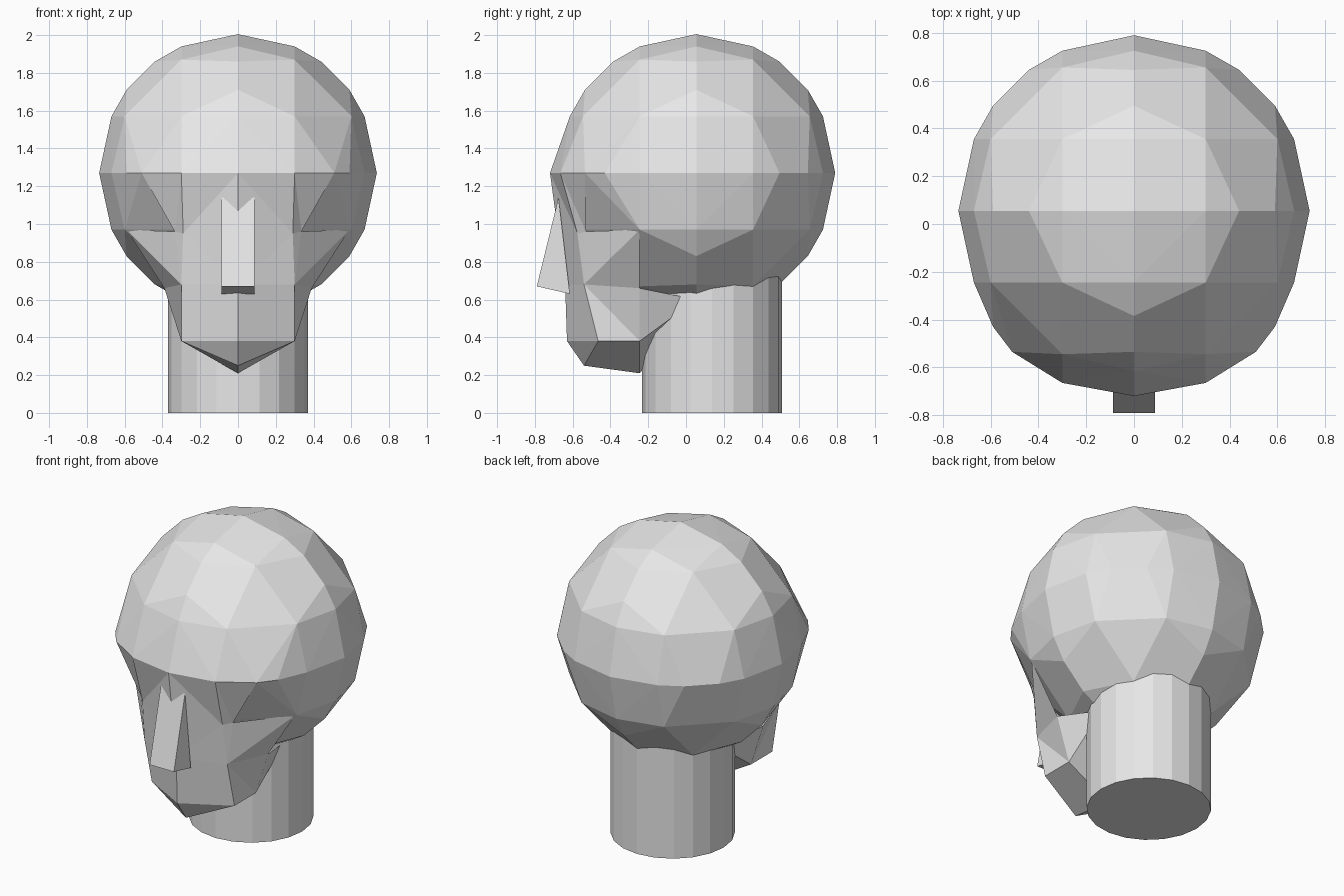
import bpy, bmesh, math
from itertools import permutations, product

cube = bpy.data.objects.get("Cube")
if cube:
    bpy.data.objects.remove(cube, do_unlink=True)

grey = bpy.data.materials.new("light grey")
grey.use_nodes = True
colour = (0.8, 0.8, 0.8, 1)
grey.diffuse_color = colour
grey.node_tree.nodes["Principled BSDF"].inputs["Base Color"].default_value = colour


def finish(bm, name):
    bmesh.ops.recalc_face_normals(bm, faces=bm.faces[:])
    mesh = bpy.data.meshes.new(name)
    bm.to_mesh(mesh)
    bm.free()
    mesh.materials.append(grey)
    obj = bpy.data.objects.new(name, mesh)
    bpy.context.collection.objects.link(obj)
    return obj


# Cranium: faceted ball from symmetric point families, brow pushed forward
CY, CZ = 0.055, 1.27
families = [(0, 0, 0.735), (0, 0.3, 0.67), (0, 0.44, 0.59), (0.3, 0.3, 0.6)]
brow = {0.0: -0.72, 0.3: -0.665, 0.44: -0.535, 0.59: -0.43}
points = set()
for family in families:
    for p in permutations(family):
        for s in product((-1, 1), repeat=3):
            points.add(tuple(a * b + 0.0 for a, b in zip(p, s)))
bm = bmesh.new()
for x, y, z in sorted(points):
    wx, wy = x, y + CY
    if z == 0 and y < -0.31 and abs(x) in brow:
        wy = brow[abs(x)]
        if abs(x) == 0.44:
            wx = math.copysign(0.51, x)
    bm.verts.new((wx, wy, z + CZ))
bmesh.ops.convex_hull(bm, input=bm.verts[:])
finish(bm, "cranium")

# Face and jaw: one half described by landmarks, then mirrored
marks = {
    "brow_mid": (0, -0.72, 1.27), "brow": (0.3, -0.665, 1.27),
    "brow_out": (0.51, -0.535, 1.27),
    "eye_in": (0.29, -0.575, 0.95), "eye_deep": (0.335, -0.53, 0.96),
    "temple": (0.59, -0.245, 0.97), "cheek": (0.3, -0.54, 0.68),
    "lip": (0, -0.64, 0.68), "chin": (0, -0.63, 0.38),
    "chin_side": (0.3, -0.465, 0.38), "jaw": (0.3, -0.245, 0.38),
    "under": (0, -0.54, 0.25), "throat": (0, -0.245, 0.21),
    "jaw_top": (0.39, -0.245, 0.66),
    "back": (0.3, 0.055, 0.6), "back_mid": (0, 0.055, 0.54),
}
faces = [
    "brow_mid brow eye_in", "brow_mid eye_in lip", "lip eye_in cheek",
    "brow brow_out eye_deep", "brow eye_deep eye_in",
    "eye_in eye_deep cheek", "eye_deep temple cheek",
    "cheek temple jaw_top", "lip cheek chin_side chin",
    "cheek jaw_top jaw", "cheek jaw chin_side",
    "chin chin_side under", "chin_side jaw throat under",
    "jaw_top back jaw", "jaw back back_mid throat",
]
bm = bmesh.new()
for side in (1, -1):
    verts = {k: bm.verts.new((x * side, y, z)) for k, (x, y, z) in marks.items()}
    for f in faces:
        names = f.split()
        bm.faces.new([verts[n] for n in (names if side > 0 else names[::-1])])
bmesh.ops.remove_doubles(bm, verts=bm.verts[:], dist=0.0005)
finish(bm, "face_and_jaw")

# Nose: wedge profile swept across x
profile = [(-0.675, 1.14), (-0.79, 0.67), (-0.615, 0.63)]
bm = bmesh.new()
left, right = [[bm.verts.new((x, y, z)) for y, z in profile] for x in (0.088, -0.088)]
bm.faces.new(left)
bm.faces.new(right[::-1])
for i in range(3):
    j = (i + 1) % 3
    bm.faces.new((left[i], right[i], right[j], left[j]))
finish(bm, "nose")

# Neck: twenty-sided column running up into the cranium
bm = bmesh.new()
bmesh.ops.create_cone(bm, cap_ends=True, segments=20, radius1=0.37, radius2=0.37, depth=0.8)
bmesh.ops.translate(bm, verts=bm.verts[:], vec=(0, 0.137, 0.4))
finish(bm, "neck")
